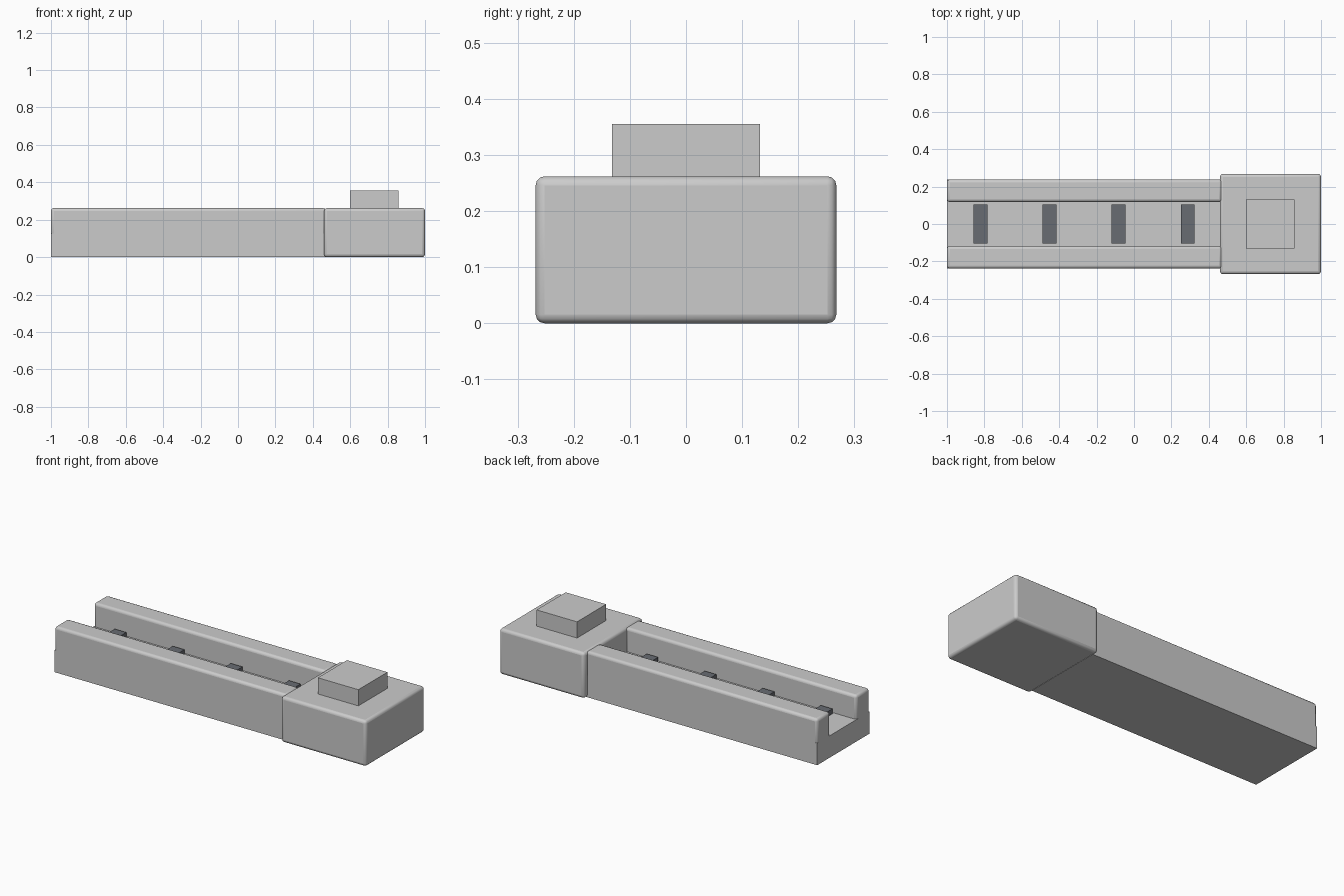
import bpy

if "Cube" in bpy.data.objects:
    bpy.data.objects.remove(bpy.data.objects["Cube"])


def box(name, x, y, z, bevel=0.0, mat=None):
    """Box from (min, max) ranges, with optional rounded edges."""
    bpy.ops.mesh.primitive_cube_add(
        size=1, location=[(a + b) / 2 for a, b in (x, y, z)])
    ob = bpy.context.object
    ob.name = name
    ob.scale = [b - a for a, b in (x, y, z)]
    bpy.ops.object.transform_apply(location=False, rotation=False, scale=True)
    if bevel:
        mod = ob.modifiers.new("rounded_edges", 'BEVEL')
        mod.width = bevel
        mod.segments = 3
        bpy.ops.object.shade_smooth_by_angle()
    if mat:
        ob.data.materials.append(mat)
    return ob


slat_grey = bpy.data.materials.new("slat_grey")
slat_grey.diffuse_color = (0.14, 0.15, 0.17, 1)
slat_grey.use_nodes = True
slat_grey.node_tree.nodes["Principled BSDF"].inputs["Base Color"].default_value = slat_grey.diffuse_color

# Channel floor and the two side rails
box("channel_floor", (-1.0, 0.47), (-0.238, 0.238), (0.0, 0.126))
for side, y in (("left", (0.118, 0.238)), ("right", (-0.238, -0.118))):
    box("side_rail_" + side, (-1.0, 0.47), y, (0.11, 0.262), 0.015)

# End block with raised cap
box("end_block", (0.46, 1.0), (-0.268, 0.268), (0.0, 0.262), 0.016)
box("raised_cap", (0.6, 0.857), (-0.132, 0.132), (0.25, 0.355))

# Cross slats along the channel
for i in range(4):
    cx = -0.82 + i * 0.369
    box(f"cross_slat_{i + 1}", (cx - 0.037, cx + 0.037), (-0.105, 0.105),
        (0.12, 0.155), mat=slat_grey)
